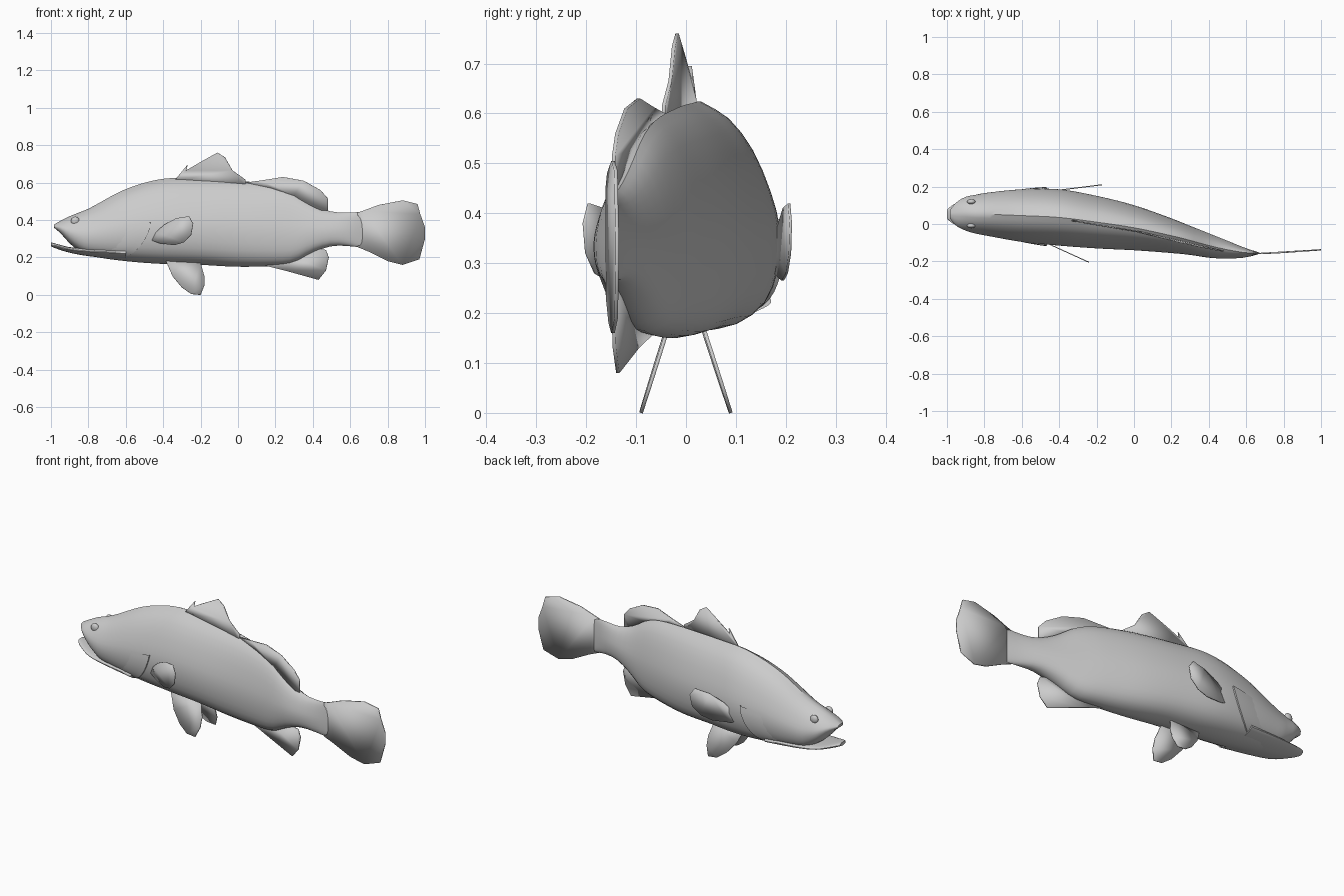
import bpy
import bmesh
import math
from mathutils import Vector

default_cube = bpy.data.objects.get("Cube")
if default_cube:
    bpy.data.objects.remove(default_cube, do_unlink=True)

# One plain grey for the whole fish
grey = bpy.data.materials.new("plain_grey")
grey.use_nodes = True
colour = (0.6, 0.6, 0.6, 1)
grey.diffuse_color = colour
grey.node_tree.nodes["Principled BSDF"].inputs["Base Color"].default_value = colour

# Body stations: x, bottom z, top z, right y, left y
BODY = [
    (-.985, .36, .375, .03, .075),
    (-.95, .33, .395, -.01, .115),
    (-.9, .275, .42, -.035, .145),
    (-.85, .235, .44, -.05, .155),
    (-.8, .21, .46, -.06, .165),
    (-.6, .18, .565, -.095, .185),
    (-.4, .165, .62, -.115, .185),
    (-.2, .16, .62, -.13, .15),
    (0, .15, .61, -.14, .1),
    (.2, .155, .585, -.155, .03),
    (.3, .17, .55, -.165, -.01),
    (.4, .225, .485, -.18, -.05),
    (.5, .26, .445, -.185, -.09),
    (.6, .26, .44, -.178, -.13),
    (.67, .25, .445, -.16, -.152),
]
JAW = [
    (-1, .26, .28, .03, .075),
    (-.98, .25, .275, .01, .095),
    (-.9, .225, .255, -.03, .135),
    (-.8, .207, .25, -.05, .155),
    (-.6, .185, .25, -.08, .17),
]
# Half cross-section, top to belly: parameter, width fraction, height fraction
SECTION = [
    (0, 0, 1), (1, .35, .93), (2, .65, .8), (3, .88, .62), (4, 1, .45),
    (5, .97, .27), (6, .8, .12), (7, .45, .03), (8, 0, 0),
]
# Sideways bend of the middle plane: x, y
BEND = [(-.34, .02), (.04, -.045), (.24, -.095), (.48, -.145), (.66, -.158), (1, -.138)]


def sample(table, key):
    """Smooth interpolation of the table columns at a key."""
    last = len(table) - 1
    i = 0
    while i < last - 1 and key > table[i + 1][0]:
        i += 1
    a, b = table[i], table[i + 1]
    before, after = table[max(i - 1, 0)], table[min(i + 2, last)]
    span = b[0] - a[0]
    t = (key - a[0]) / span
    result = []
    for c in range(1, len(a)):
        slope_a = (b[c] - before[c]) / (b[0] - before[0]) * span
        slope_b = (after[c] - a[c]) / (after[0] - a[0]) * span
        rise = b[c] - a[c]
        result.append(a[c] + t * slope_a
                      + t * t * (3 * rise - 2 * slope_a - slope_b)
                      + t ** 3 * (slope_a + slope_b - 2 * rise))
    return result


def surface_point(table, x, s, side, flip=False, swell=0):
    """Point on a lofted skin; side is -1 for right, 1 for left."""
    bottom, top, right, left = sample(table, x)
    width, height = sample(SECTION, s)
    if flip:
        height = 1 - height
    half = (left - right) / 2 + swell
    return Vector((x, (left + right) / 2 + side * width * half,
                   bottom + height * (top - bottom)))


def finish(name, bm, angle=40):
    bmesh.ops.recalc_face_normals(bm, faces=bm.faces[:])
    mesh = bpy.data.meshes.new(name)
    bm.to_mesh(mesh)
    bm.free()
    mesh.materials.append(grey)
    obj = bpy.data.objects.new(name, mesh)
    bpy.context.collection.objects.link(obj)
    bpy.ops.object.select_all(action='DESELECT')
    obj.select_set(True)
    bpy.context.view_layer.objects.active = obj
    bpy.ops.object.shade_smooth_by_angle(angle=math.radians(angle))
    return obj


def bridge(bm, rows, closed):
    for first, second in zip(rows, rows[1:]):
        count = len(first)
        for i in range(count if closed else count - 1):
            j = (i + 1) % count
            bm.faces.new((first[i], first[j], second[j], second[i]))


def loft(name, table, steps, flip=False):
    bm = bmesh.new()
    start, end = table[0][0], table[-1][0]
    ring = [(i / 2, 1) for i in range(17)] + [(i / 2, -1) for i in range(15, 0, -1)]
    rows = []
    for k in range(steps + 1):
        x = start + (end - start) * (k / steps) ** 1.3
        rows.append([bm.verts.new(surface_point(table, x, s, side, flip))
                     for s, side in ring])
    bridge(bm, rows, True)
    bm.faces.new(rows[0])
    bm.faces.new(rows[-1])
    return finish(name, bm)


def fin(name, points, thickness=.007):
    bm = bmesh.new()
    bm.faces.new([bm.verts.new(p) for p in points])
    obj = finish(name, bm)
    solid = obj.modifiers.new("thickness", 'SOLIDIFY')
    solid.thickness = thickness
    solid.offset = 0
    return obj


def middle_fin(name, outline):
    return fin(name, [(x, sample(BEND, x)[0], z) for x, z in outline])


# Body and lower jaw
loft("body", BODY, 48)
loft("lower_jaw", JAW, 16, flip=True)

# Fins on the middle plane
middle_fin("front_dorsal_fin", [
    (-.34, .61), (-.27, .695), (-.277, .665), (-.2, .71), (-.11, .76),
    (-.07, .735), (-.03, .665), (.04, .615), (.04, .58), (-.15, .59)])
middle_fin("rear_dorsal_fin", [
    (.04, .6), (.13, .612), (.24, .63), (.35, .61), (.44, .56),
    (.48, .515), (.48, .45), (.42, .45), (.3, .53), (.18, .57)])
middle_fin("anal_fin", [
    (.14, .157), (.25, .13), (.43, .08), (.47, .13), (.485, .2),
    (.47, .24), (.4, .25), (.3, .2)])
middle_fin("tail_fin", [
    (.64, .44), (.67, .45), (.75, .48), (.88, .505), (.96, .485), (.975, .43),
    (1, .36), (1, .3), (.97, .19), (.88, .16), (.8, .18), (.7, .23), (.64, .255)])

PELVIC = [(-.385, .18), (-.35, .1), (-.3, .04), (-.25, .005), (-.2, 0),
          (-.18, .05), (-.18, .1), (-.2, .17)]
# Pectoral outline: fraction along the fin, z
PECTORAL = [(0, .29), (.1, .335), (.3, .375), (.6, .41), (.9, .42), (1, .38),
            (.95, .32), (.77, .28), (.54, .265), (.2, .275)]

for side, label in ((1, "left"), (-1, "right")):
    # Paired fins
    fin(label + "_pelvic_fin",
        [(x, side * (.09 - .32 * z) + .015 * (x + .2), z) for x, z in PELVIC])
    root, reach = ((-.45, .175), (.28, .035)) if side > 0 else ((-.46, -.105), (.22, -.1))
    fin(label + "_pectoral_fin",
        [(root[0] + u * reach[0], root[1] + u * reach[1], z) for u, z in PECTORAL], .005)

    # Eye
    bm = bmesh.new()
    bmesh.ops.create_uvsphere(bm, u_segments=16, v_segments=10, radius=.023)
    for v in bm.verts:
        v.co = Vector((v.co.x - .87, v.co.y * .6 + .055 + side * .064, v.co.z + .395))
    finish(label + "_eye", bm)

    # Gill cover with a raised rear edge
    bm = bmesh.new()
    rows = []
    for k in range(11):
        s = 3.7 + k * .28
        edge = -.465 - .13 * (k / 10) ** 1.6
        strip = [(.17, -.004), (.1, .002), (.04, .006), (0, .008), (0, -.01)]
        rows.append([bm.verts.new(surface_point(BODY, edge - back, s, side, swell=lift))
                     for back, lift in strip])
    bridge(bm, rows, False)
    finish(label + "_gill_cover", bm)
